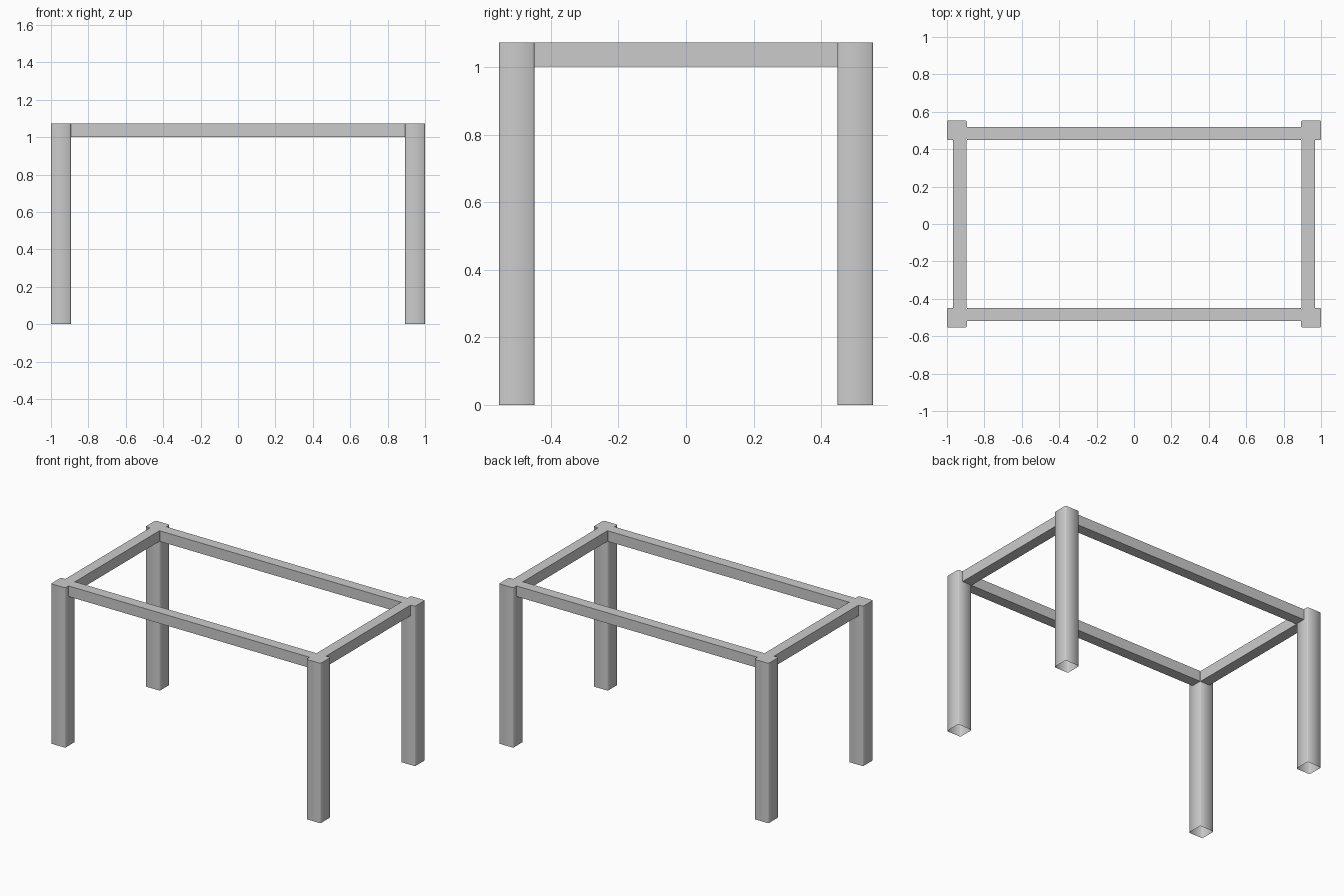
import bpy, bmesh
from math import radians

if "Cube" in bpy.data.objects:
    bpy.data.objects.remove(bpy.data.objects["Cube"])

H = 1.072          # overall height
LEG = 0.106        # leg thickness
RAIL_Z = 1.001     # underside of the rails


def box(name, lo, hi, chamfer=0.0, open_bottom=False):
    bm = bmesh.new()
    bmesh.ops.create_cube(bm, size=1)
    for v in bm.verts:
        v.co = [(a + b) / 2 + c * (b - a) for a, b, c in zip(lo, hi, v.co)]
    if chamfer:
        upright = [e for e in bm.edges
                   if abs(e.verts[0].co.z - e.verts[1].co.z) > 0.5]
        bmesh.ops.bevel(bm, geom=upright, offset=chamfer, segments=1,
                        affect='EDGES', profile=0.5)
    bm.normal_update()
    if open_bottom:
        bottom = [f for f in bm.faces if f.normal.z < -0.9]
        bmesh.ops.delete(bm, geom=bottom, context='FACES_ONLY')
    me = bpy.data.meshes.new(name)
    bm.to_mesh(me)
    bm.free()
    ob = bpy.data.objects.new(name, me)
    bpy.context.collection.objects.link(ob)
    return ob


def span(s, a, b):
    return sorted((s * a, s * b))


# Four legs with softened upright corners, hollow at the foot
for sy, end in ((-1, "front"), (1, "back")):
    for sx, side in ((-1, "left"), (1, "right")):
        x0, x1 = span(sx, 1 - LEG, 1)
        y0, y1 = span(sy, 0.554 - LEG, 0.554)
        leg = box(f"{end}_{side}_leg", (x0, y0, 0), (x1, y1, H), 0.006, True)
        bpy.ops.object.select_all(action='DESELECT')
        leg.select_set(True)
        bpy.context.view_layer.objects.active = leg
        bpy.ops.object.shade_smooth_by_angle(angle=radians(50))

# Long rails
for s, end in ((-1, "front"), (1, "back")):
    y0, y1 = span(s, 0.448, 0.519)
    box(f"{end}_rail", (-1 + LEG, y0, RAIL_Z), (1 - LEG, y1, H))

# Short rails
for s, side in ((-1, "left"), (1, "right")):
    x0, x1 = span(s, 0.896, 0.967)
    box(f"{side}_rail", (x0, -0.448, RAIL_Z), (x1, 0.448, H))
